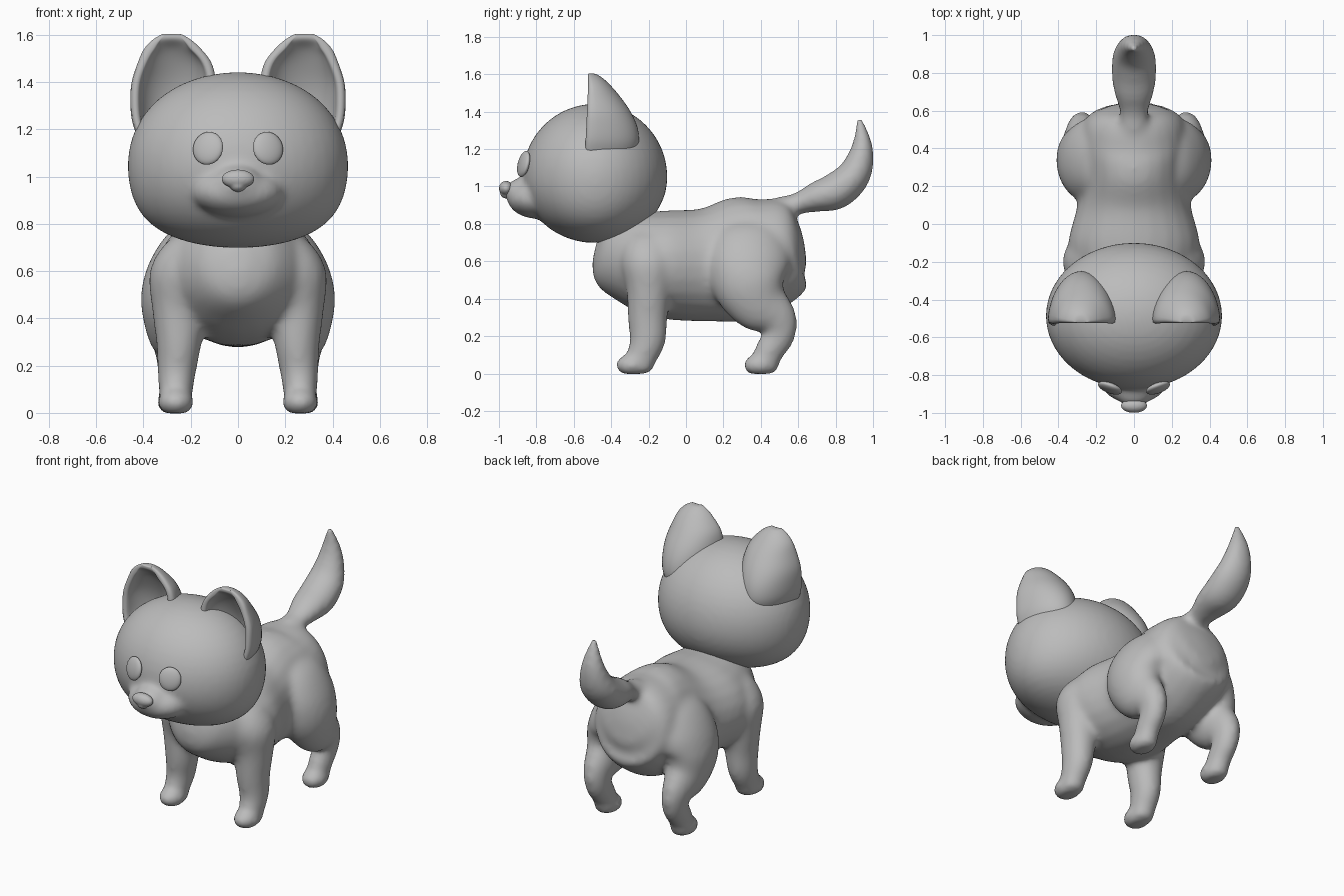
import bpy, bmesh, math
from mathutils import Vector, Matrix

if "Cube" in bpy.data.objects:
    bpy.data.objects.remove(bpy.data.objects["Cube"])

grey = bpy.data.materials.new("plain grey")
grey.diffuse_color = (0.5, 0.5, 0.5, 1)
grey.use_nodes = True
grey.node_tree.nodes["Principled BSDF"].inputs["Base Color"].default_value = grey.diffuse_color


def finish(bm, name):
    bmesh.ops.recalc_face_normals(bm, faces=bm.faces)
    for f in bm.faces:
        f.smooth = True
    me = bpy.data.meshes.new(name)
    bm.to_mesh(me)
    bm.free()
    me.materials.append(grey)
    ob = bpy.data.objects.new(name, me)
    bpy.context.collection.objects.link(ob)
    return ob


def mirror(ob):
    ob.modifiers.new("mirror", 'MIRROR').use_clip = False


def blend(ob, voxel, steps):
    """Fuse overlapping volumes into one soft skin."""
    r = ob.modifiers.new("fuse", 'REMESH')
    r.mode, r.voxel_size, r.use_smooth_shade = 'VOXEL', voxel, True
    s = ob.modifiers.new("soften", 'SMOOTH')
    s.factor, s.iterations = 0.5, steps


def ellipsoid(bm, c, r, rot=Matrix(), seg=32):
    m = Matrix.Translation(c) @ rot @ Matrix.Diagonal((*r, 1))
    return bmesh.ops.create_uvsphere(bm, u_segments=seg, v_segments=seg // 2,
                                     radius=1, matrix=m)["verts"]


def spline(pts, sub):
    """Catmull-Rom interpolation through the stations."""
    p = [Vector(q) for q in pts]
    p = [2 * p[0] - p[1]] + p + [2 * p[-1] - p[-2]]
    out = []
    for i in range(1, len(p) - 2):
        a, b, c, d = p[i - 1:i + 3]
        for k in range(sub):
            t = k / sub
            out.append(0.5 * (2 * b + (c - a) * t + (2 * a - 5 * b + 4 * c - d) * t * t
                              + (3 * b - a - 3 * c + d) * t ** 3))
    return out + [p[-2]]


def tube(bm, stations, n=24, sub=4, side=1):
    """Loft ellipses; a station is x, y, z, half width, half depth."""
    st = spline(stations, sub)
    rings = []
    for i, s in enumerate(st):
        t = Vector(st[min(i + 1, len(st) - 1)][:3]) - Vector(st[max(i - 1, 0)][:3])
        t.x = 0
        nrm = t.normalized().cross(Vector((1, 0, 0)))
        ring = []
        for k in range(n):
            a = math.tau * k / n
            p = Vector(s[:3]) + Vector((s[3] * math.cos(a), 0, 0)) + nrm * s[4] * math.sin(a)
            ring.append(bm.verts.new((p.x * side, p.y, max(p.z, 0))))
        rings.append(ring)
    for a, b in zip(rings, rings[1:]):
        for k in range(n):
            bm.faces.new((a[k], a[k - 1], b[k - 1], b[k]))
    bm.faces.new(rings[0])
    bm.faces.new(rings[-1])


# Body, legs and tail fused together
bm = bmesh.new()
tube(bm, [(0, -.49, .65, .05, .06), (0, -.44, .64, .17, .18), (0, -.3, .62, .285, .25),
          (0, -.12, .585, .35, .29), (0, .1, .58, .3, .303), (0, .3, .612, .275, .335),
          (0, .45, .66, .275, .305), (0, .55, .71, .25, .245), (0, .605, .725, .16, .16),
          (0, .625, .73, .04, .04)])
tube(bm, [(0, .50, .885, .08, .06), (0, .6, .91, .078, .058), (0, .7, .945, .107, .083),
          (0, .8, .975, .12, .1), (0, .89, 1.05, .114, .092), (0, .933, 1.15, .087, .074),
          (0, .942, 1.25, .058, .048), (0, .925, 1.375, .014, .014)])
for side in (1, -1):
    # front leg and paw
    tube(bm, [(.13, -.19, .79, .05, .05), (.19, -.195, .72, .115, .125),
              (.235, -.2, .6, .14, .15), (.252, -.2, .45, .114, .12),
              (.25, -.205, .3, .097, .107), (.258, -.205, .18, .083, .097),
              (.263, -.235, .09, .072, .082), (.263, -.25, .01, .066, .066)], side=side)
    ellipsoid(bm, (.263 * side, -.285, .045), (.077, .092, .062))
    # hind leg and paw
    tube(bm, [(.11, .36, .85, .04, .05), (.165, .355, .77, .12, .17),
              (.21, .34, .64, .165, .225), (.26, .335, .5, .152, .205),
              (.275, .39, .38, .122, .165), (.278, .485, .29, .084, .112),
              (.272, .495, .2, .07, .087), (.27, .44, .11, .067, .078),
              (.268, .42, .01, .064, .066)], side=side)
    ellipsoid(bm, (.268 * side, .395, .045), (.077, .09, .062))
for v in bm.verts:
    v.co.z = max(v.co.z, -.003)
blend(finish(bm, "body"), .016, 18)

# Head, fuller below than above, with muzzle and nose bridge
bm = bmesh.new()
for v in ellipsoid(bm, (0, -.487, 1.05), (.467, .388, .392), seg=48):
    d = (v.co.z - 1.05) / .392
    v.co.x *= 1 + (.05 if d > 0 else .25) * d * d
    if d < 0:
        v.co.z = 1.05 + d * .352
ellipsoid(bm, (0, -.79, .935), (.195, .165, .108))
ellipsoid(bm, (0, -.86, .965), (.11, .11, .085))
blend(finish(bm, "head"), .016, 10)

# Nose with a small lower lobe
bm = bmesh.new()
ellipsoid(bm, (0, -.962, .99), (.07, .038, .04))
ellipsoid(bm, (0, -.958, .965), (.036, .036, .03))
blend(finish(bm, "nose"), .006, 4)

# Eyes: flattened discs tilted to the face
bm = bmesh.new()
rot = Matrix.Rotation(math.radians(20), 4, 'Z') @ Matrix.Rotation(math.radians(-13), 4, 'X')
ellipsoid(bm, (.127, -.868, 1.12), (.067, .024, .071), rot)
mirror(finish(bm, "eyes"))

# Ears: scooped shells open to the front; z, centre x, half width, depth, wall
bm = bmesh.new()
levels = spline([(1.17, .275, .155, .275, .04), (1.24, .278, .175, .29, .04),
                 (1.32, .277, .182, .275, .04), (1.4, .272, .182, .235, .04),
                 (1.48, .268, .16, .175, .042), (1.54, .277, .124, .12, .05),
                 (1.58, .28, .082, .075, .07), (1.604, .28, .04, .035, .035)], 3)
N, rings = 14, []
for z, cx, w, d, t in levels:
    yf = -.54 + .05 * (z - 1.18)
    ring = []
    for k in range(N + 1):
        a = math.pi * k / N
        ring.append((cx + w * math.cos(a), yf + d * math.sin(a), z))
    for k in range(N, -1, -1):
        a = math.pi * k / N
        ring.append((cx + max(w - t, w * .6) * math.cos(a),
                     yf - .004 + max(d - t, 0) * .65 * math.sin(a), z))
    rings.append([bm.verts.new(p) for p in ring])
M = 2 * N + 2
for a, b in zip(rings, rings[1:]):
    for k in range(M):
        bm.faces.new((a[k], a[k - 1], b[k - 1], b[k]))
for r in (rings[0], rings[-1]):
    for k in range(N):
        bm.faces.new((r[k], r[k + 1], r[M - 2 - k], r[M - 1 - k]))
ears = finish(bm, "ears")
mirror(ears)
ears.modifiers.new("round", 'SUBSURF').levels = 1
ears.modifiers["round"].render_levels = 1
